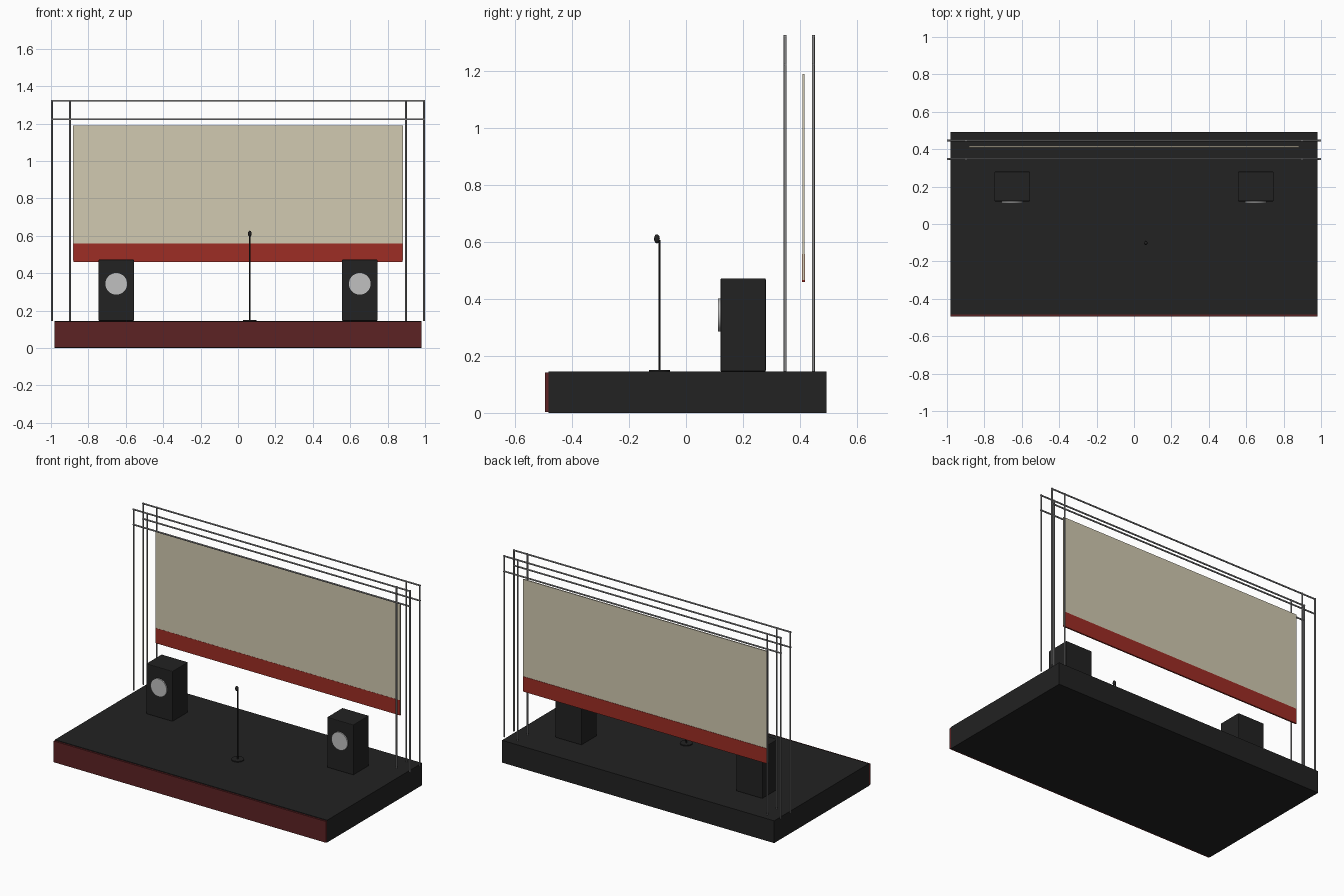
import bpy, math
from mathutils import Vector

if "Cube" in bpy.data.objects:
    bpy.data.objects.remove(bpy.data.objects["Cube"])


def material(name, rgb):
    m = bpy.data.materials.new(name)
    m.diffuse_color = (*rgb, 1)
    m.use_nodes = True
    m.node_tree.nodes["Principled BSDF"].inputs["Base Color"].default_value = m.diffuse_color
    return m


BLACK = material("matte black", (0.016, 0.016, 0.016))
DARK_RED = material("dark red", (0.107, 0.016, 0.017))
RED = material("red", (0.34, 0.026, 0.018))
BEIGE = material("beige", (0.64, 0.585, 0.44))
METAL = material("metal grey", (0.27, 0.27, 0.275))
CONE = material("light grey", (0.53, 0.53, 0.53))


def finish(name, mat, smooth=False):
    ob = bpy.context.object
    ob.name = name
    ob.data.materials.append(mat)
    if smooth:
        bpy.ops.object.shade_smooth_by_angle(angle=math.radians(50))
    return ob


def box(name, x, y, z, mat, bevel=0):
    """Box from (min, max) ranges."""
    r = (x, y, z)
    bpy.ops.mesh.primitive_cube_add(size=1, location=[(a + b) / 2 for a, b in r])
    ob = bpy.context.object
    ob.scale = [b - a for a, b in r]
    bpy.ops.object.transform_apply(location=False, rotation=False, scale=True)
    if bevel:
        mod = ob.modifiers.new("bevel", 'BEVEL')
        mod.width = bevel
        mod.segments = 2
    return finish(name, mat)


def rod(name, a, b, radius, mat, sides=12):
    """Cylinder between two points."""
    a, b = Vector(a), Vector(b)
    d = b - a
    bpy.ops.mesh.primitive_cylinder_add(
        vertices=sides, radius=radius, depth=d.length, location=(a + b) / 2,
        rotation=d.to_track_quat('Z', 'Y').to_euler())
    return finish(name, mat, True)


TOP = 0.145  # stage deck height

# Stage platform and front skirt
box("stage_platform", (-0.98, 0.98), (-0.483, 0.493), (0, TOP), BLACK)
box("stage_front_skirt", (-0.98, 0.98), (-0.495, -0.483), (0.003, 0.141), DARK_RED)

# Truss: posts at each end and horizontal rails across the top
for y in (0.348, 0.447):
    for x in (-0.995, -0.898, 0.898, 0.995):
        rod("truss_post", (x, y, TOP), (x, y, 1.327), 0.005, METAL)
    for z in (1.223, 1.322):
        rod("truss_rail", (-1, y, z), (1, y, z), 0.005, METAL)

# Hanging banner with red lower band
box("banner", (-0.881, 0.881), (0.409, 0.416), (0.467, 1.19), BEIGE)
box("banner_band", (-0.8805, 0.8805), (0.408, 0.418), (0.46, 0.558), RED)

# Speakers, one each side
for s in (-1, 1):
    x = s * 0.651
    box("speaker_cabinet", (x - 0.095, x + 0.095), (0.121, 0.280), (TOP, 0.472), BLACK, 0.004)
    rod("speaker_cone", (x, 0.125, 0.343), (x, 0.113, 0.343), 0.058, CONE, 32)

# Microphone on its stand
mx, my = 0.063, -0.093
rod("microphone_base", (mx, my, TOP), (mx, my, TOP + 0.006), 0.037, BLACK, 24)
rod("microphone_pole", (mx, my, TOP), (mx, my, 0.606), 0.0035, BLACK)
bpy.ops.mesh.primitive_uv_sphere_add(segments=16, ring_count=10, radius=1,
                                     location=(mx, -0.102, 0.611))
bpy.context.object.scale = (0.010, 0.010, 0.016)
bpy.ops.object.transform_apply(location=False, rotation=False, scale=True)
finish("microphone_head", BLACK, True)
